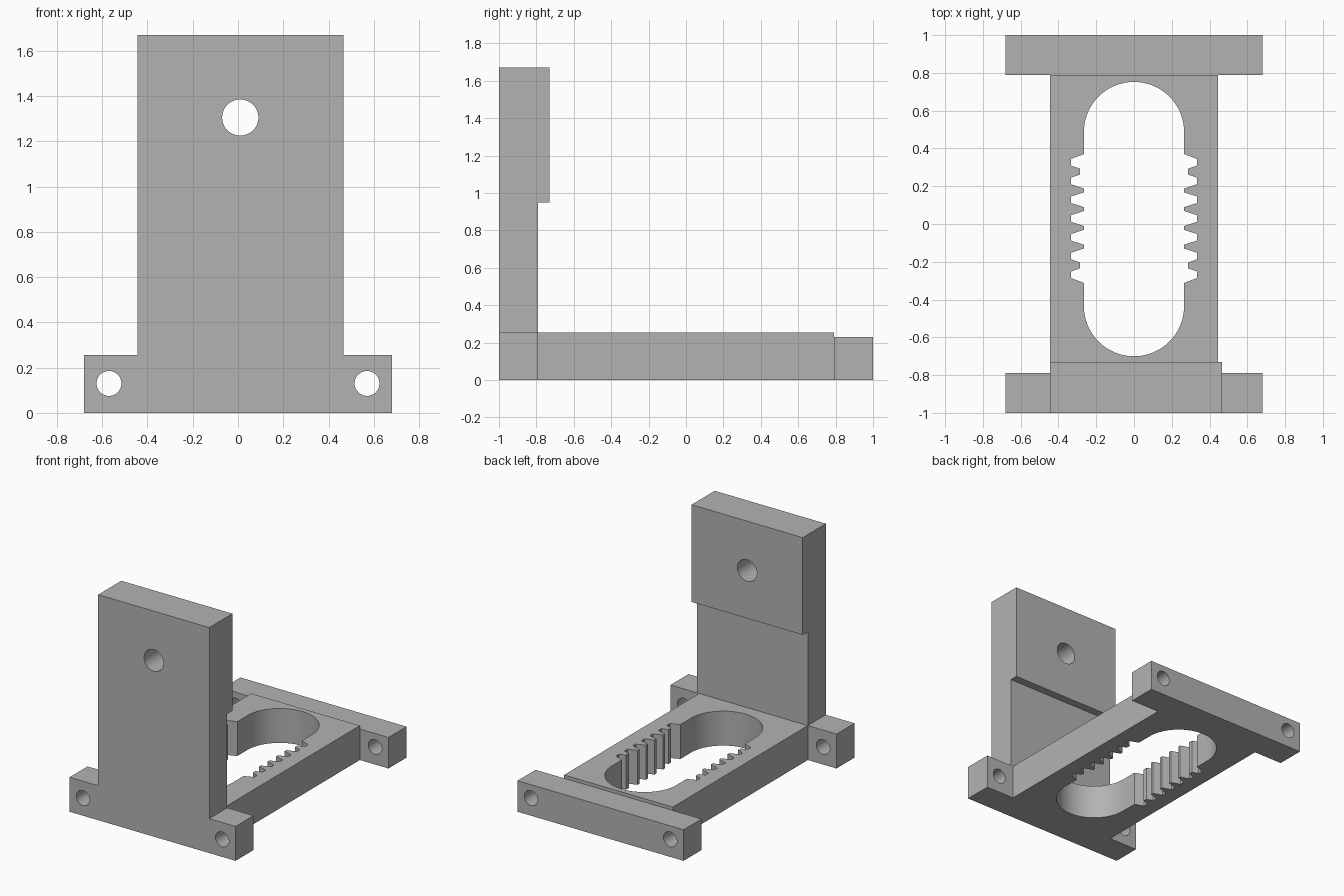
import bpy, bmesh, math
from mathutils import Matrix

cube = bpy.data.objects.get("Cube")
if cube:
    bpy.data.objects.remove(cube, do_unlink=True)

grey = bpy.data.materials.new("plain grey")
grey.use_nodes = True
colour = (0.45, 0.45, 0.45, 1)
grey.diffuse_color = colour
grey.node_tree.nodes["Principled BSDF"].inputs["Base Color"].default_value = colour


def finish(name, bm):
    bmesh.ops.recalc_face_normals(bm, faces=bm.faces)
    mesh = bpy.data.meshes.new(name)
    bm.to_mesh(mesh)
    bm.free()
    mesh.materials.append(grey)
    obj = bpy.data.objects.new(name, mesh)
    bpy.context.collection.objects.link(obj)
    return obj


def box(name, x0, x1, y0, y1, z0, z1):
    bm = bmesh.new()
    bmesh.ops.create_cube(bm, size=1)
    for v in bm.verts:
        v.co.x = x1 if v.co.x > 0 else x0
        v.co.y = y1 if v.co.y > 0 else y0
        v.co.z = z1 if v.co.z > 0 else z0
    return finish(name, bm)


def prism(name, points, z0, z1):
    bm = bmesh.new()
    face = bm.faces.new([bm.verts.new((x, y, z0)) for x, y in points])
    result = bmesh.ops.extrude_face_region(bm, geom=[face])
    for v in result["geom"]:
        if isinstance(v, bmesh.types.BMVert):
            v.co.z = z1
    return finish(name, bm)


def pin(x, y, z, radius):
    """Cylinder along y, used to drill a hole."""
    bm = bmesh.new()
    bmesh.ops.create_cone(bm, cap_ends=True, segments=48, radius1=radius, radius2=radius, depth=0.6,
                          matrix=Matrix.Translation((x, y, z)) @ Matrix.Rotation(math.pi / 2, 4, "X"))
    return finish("drill", bm)


def combine(obj, tool, operation):
    tool.hide_render = True
    mod = obj.modifiers.new("cut", "BOOLEAN")
    mod.operation, mod.solver, mod.object = operation, "EXACT", tool
    bpy.ops.object.select_all(action="DESELECT")
    bpy.context.view_layer.objects.active = obj
    obj.select_set(True)
    bpy.ops.object.modifier_apply(modifier=mod.name)
    bpy.data.objects.remove(tool, do_unlink=True)


BAR, EDGE, TOP = 0.68, 0.79, 0.255
LEFT, RIGHT = -0.445, 0.465

# Front upright with its wide foot and thicker upper pad
bm = bmesh.new()
outline = [(-BAR, 0), (BAR, 0), (BAR, TOP), (RIGHT, TOP), (RIGHT, 1.67),
           (LEFT, 1.67), (LEFT, TOP), (-BAR, TOP)]
face = bm.faces.new([bm.verts.new((x, -1, z)) for x, z in outline])
extruded = bmesh.ops.extrude_face_region(bm, geom=[face])["geom"]
for v in extruded:
    if isinstance(v, bmesh.types.BMVert):
        v.co.y = -EDGE
upright = finish("front_upright", bm)
combine(upright, box("pad", LEFT, RIGHT, -0.9, -0.73, 0.95, 1.67), "UNION")
combine(upright, pin(0.01, -0.87, 1.305, 0.08), "DIFFERENCE")

# Rear crossbar
rear = box("rear_crossbar", -BAR, BAR, EDGE, 1, 0, 0.23)

# Mounting holes at the bar ends
for side in (-1, 1):
    combine(upright, pin(side * 0.57, -0.9, 0.13, 0.055), "DIFFERENCE")
    combine(rear, pin(side * 0.57, 0.9, 0.13, 0.055), "DIFFERENCE")

# Base plate with a round-ended toothed slot
base = box("base_plate", LEFT, -LEFT, -EDGE, EDGE, 0, TOP)
R, ROOT, STEPS = 0.265, 0.333, 32
half = []
for i in range(STEPS + 1):
    a = math.pi / 2 * (1 - i / STEPS)
    half.append((R * math.cos(a), 0.487 + R * math.sin(a)))
half.append((R, 0.37))
for i in range(7):
    y = 0.327 - 0.0993 * i
    half += [(ROOT, y + 0.0175), (ROOT, y - 0.0175)]
    if i < 6:
        short = i in (0, 5)
        tip, w = (0.285, 0.015) if short else (R, 0.01)
        half += [(tip, y - 0.0497 + w), (tip, y - 0.0497 - w)]
half.append((R, -0.312))
for i in range(STEPS + 1):
    a = -math.pi / 2 * i / STEPS
    half.append((R * math.cos(a), -0.435 + R * math.sin(a)))
half[0], half[-1] = (0, half[0][1]), (0, half[-1][1])
slot = half + [(-x, y) for x, y in reversed(half[1:-1])]
combine(base, prism("slot_cutter", slot, -0.2, 0.5), "DIFFERENCE")

# Smooth the round walls and keep the corners crisp
bpy.ops.object.select_all(action="DESELECT")
for obj in (upright, rear, base):
    obj.select_set(True)
bpy.context.view_layer.objects.active = base
bpy.ops.object.shade_smooth_by_angle(angle=math.radians(15))
